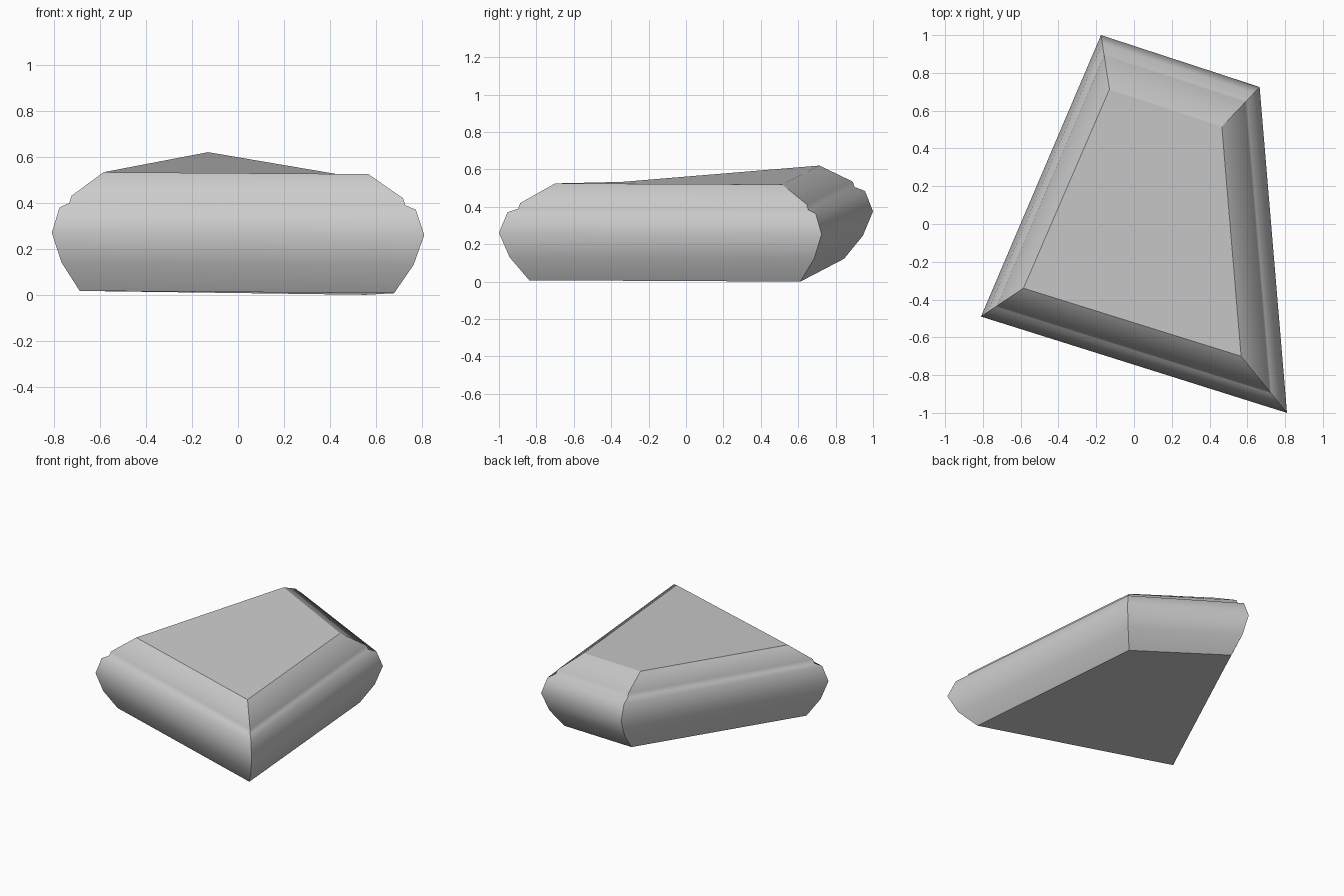
import bpy
import bmesh
from mathutils import Vector

cube = bpy.data.objects.get("Cube")
if cube:
    bpy.data.objects.remove(cube, do_unlink=True)

# Plain stone grey
stone = bpy.data.materials.new("stone_grey")
stone.use_nodes = True
grey = (0.6, 0.6, 0.6, 1.0)
stone.diffuse_color = grey
stone.node_tree.nodes["Principled BSDF"].inputs["Base Color"].default_value = grey

# Each corner: widest outline point, top outline point, height offset
corners = [
    ((-0.81, -0.49), (-0.585, -0.34), 0.01),
    ((0.81, -1.0), (0.567, -0.70), 0.0),
    ((0.665, 0.725), (0.465, 0.515), -0.007),
    ((-0.175, 1.0), (-0.13, 0.713), 0.115),
]

# Side profile from bottom to top: inset fraction, height
profile = [(0.54, 0.007), (0.19, 0.13), (0.0, 0.26), (0.15, 0.37),
           (0.34, 0.39), (0.38, 0.42), (1.0, 0.525)]

bm = bmesh.new()
rings = []
for inset, height in profile:
    ring = []
    for outer, inner, lift in corners:
        p = Vector(outer).lerp(Vector(inner), inset)
        # The raised corner flattens a little towards the top
        rise = lift * (0.83 if inset == 1.0 else 1.0)
        ring.append(bm.verts.new((p.x, p.y, height + rise)))
    rings.append(ring)

# Rounded sides, smooth along the profile
for low, high in zip(rings, rings[1:]):
    for i in range(4):
        j = (i + 1) % 4
        bm.faces.new((low[i], low[j], high[j], high[i])).smooth = True

# Flat top and bottom, folded along the same diagonal
bottom = rings[0]
caps = [bm.faces.new(rings[-1]),
        bm.faces.new((bottom[0], bottom[3], bottom[2], bottom[1]))]

# Crisp edges around the caps and up the four corners
for cap in caps:
    cap.smooth = False
    for edge in cap.edges:
        edge.smooth = False
for low, high in zip(rings, rings[1:]):
    for a, b in zip(low, high):
        bm.edges.get((a, b)).smooth = False

mesh = bpy.data.meshes.new("stone_block")
bm.to_mesh(mesh)
bm.free()
mesh.materials.append(stone)
block = bpy.data.objects.new("stone_block", mesh)
bpy.context.scene.collection.objects.link(block)
